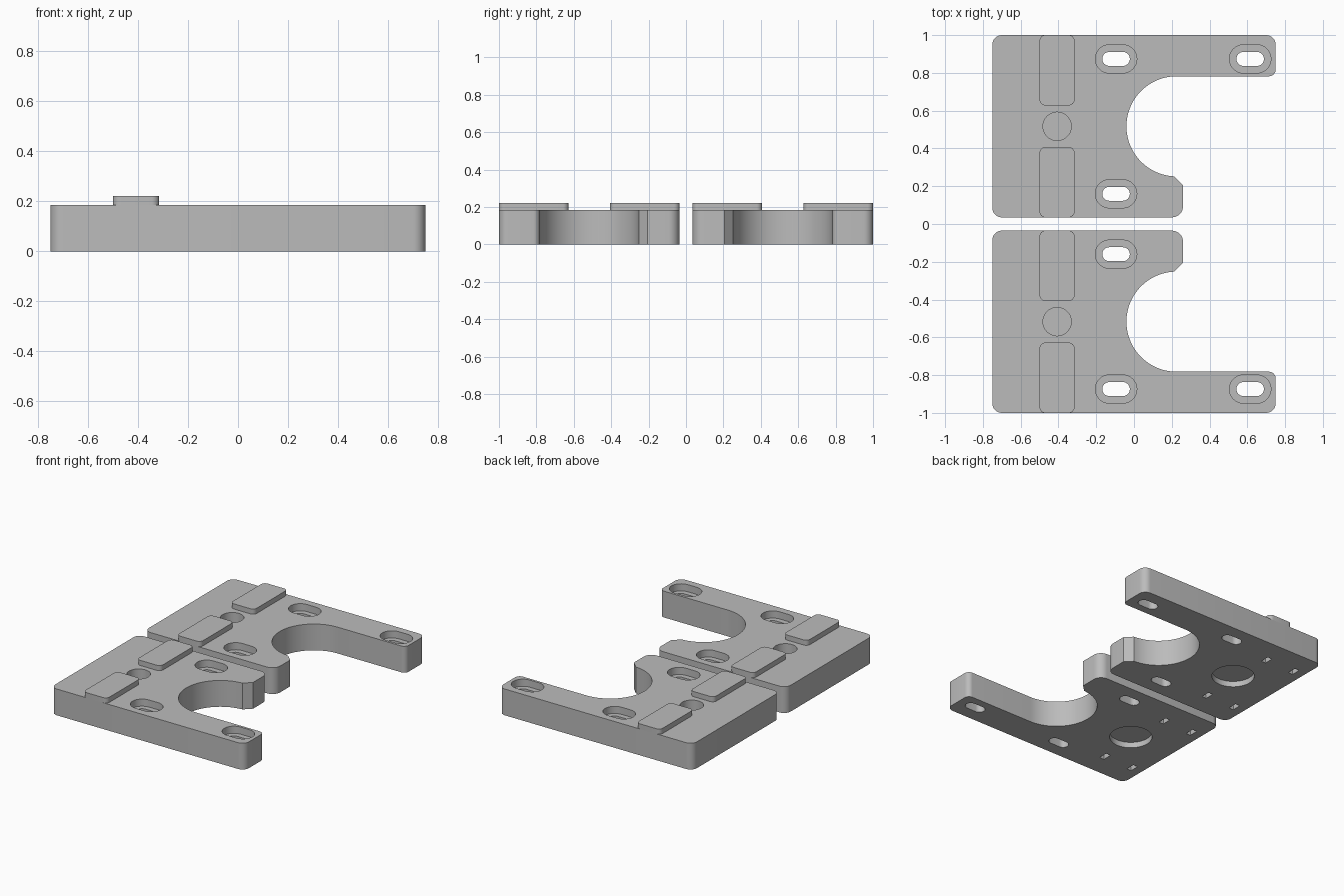
import bpy, bmesh
from math import sin, cos, pi, radians
from mathutils import Vector

cube = bpy.data.objects.get("Cube")
if cube:
    bpy.data.objects.remove(cube, do_unlink=True)

grey = bpy.data.materials.new("plain grey")
grey.use_nodes = True
grey.diffuse_color = (0.5, 0.5, 0.5, 1)
grey.node_tree.nodes["Principled BSDF"].inputs["Base Color"].default_value = (0.5, 0.5, 0.5, 1)

TOP = 0.184        # plate thickness
MID = 0.517        # centre line of one plate in y
HOLE_X = -0.407    # centre line of the pads and round recesses


def arc(cx, cy, r, start, end, steps):
    """Points on a circular arc, angles in degrees."""
    angles = [radians(start + (end - start) * i / steps) for i in range(steps + 1)]
    return [(cx + r * cos(a), cy + r * sin(a)) for a in angles]


def rounded_box(x0, x1, y0, y1, r):
    return (arc(x1 - r, y1 - r, r, 0, 90, 8) + arc(x0 + r, y1 - r, r, 90, 180, 8)
            + arc(x0 + r, y0 + r, r, 180, 270, 8) + arc(x1 - r, y0 + r, r, 270, 360, 8))


def slot(cx, cy, half, r):
    return arc(cx + half, cy, r, -90, 90, 16) + arc(cx - half, cy, r, 90, 270, 16)


def prism(name, outline, z0, z1):
    """Extrude a counter-clockwise outline between two heights."""
    bm = bmesh.new()
    base = bm.faces.new([bm.verts.new((x, y, z0)) for x, y in outline])
    new = bmesh.ops.extrude_face_region(bm, geom=[base])["geom"]
    moved = [v for v in new if isinstance(v, bmesh.types.BMVert)]
    bmesh.ops.translate(bm, vec=Vector((0, 0, z1 - z0)), verts=moved)
    bmesh.ops.remove_doubles(bm, verts=bm.verts, dist=0.0001)
    bmesh.ops.recalc_face_normals(bm, faces=bm.faces)
    mesh = bpy.data.meshes.new(name)
    bm.to_mesh(mesh)
    bm.free()
    mesh.materials.append(grey)
    obj = bpy.data.objects.new(name, mesh)
    bpy.context.collection.objects.link(obj)
    return obj


def select(obj):
    bpy.ops.object.select_all(action='DESELECT')
    obj.select_set(True)
    bpy.context.view_layer.objects.active = obj


def cut(obj, outline, z0, z1):
    cutter = prism("cutter", outline, z0, z1)
    cutter.hide_render = True
    mod = obj.modifiers.new("cut", 'BOOLEAN')
    mod.operation, mod.solver, mod.object = 'DIFFERENCE', 'EXACT', cutter
    select(obj)
    bpy.ops.object.modifier_apply(modifier=mod.name)
    bpy.data.objects.remove(cutter, do_unlink=True)


def finish(obj):
    """Smooth the curved walls and mirror the part to the other plate."""
    select(obj)
    bpy.ops.object.shade_smooth_by_angle(angle=radians(30))
    twin = obj.modifiers.new("twin", 'MIRROR')
    twin.use_axis = (False, True, False)
    twin.use_mirror_merge = False


# Plate outline: long arm, round mouth, chamfered short arm
outline = (arc(0.70, 0.95, 0.05, 0, 90, 8)
           + arc(-0.70, 0.95, 0.05, 90, 180, 8)
           + arc(-0.70, 0.085, 0.05, 180, 270, 8)
           + arc(0.20, 0.095, 0.06, 270, 360, 8)
           + [(0.26, 0.205)]
           + arc(0.225, MID, 0.265, 267, 90, 48)
           + arc(0.715, 0.817, 0.035, 270, 360, 8))
plate = prism("plate", outline, 0, TOP)

# Counterbored screw slots
for x, y in [(-0.095, 0.874), (0.615, 0.874), (-0.095, 0.16)]:
    cut(plate, slot(x, y, 0.035, 0.075), TOP - 0.05, TOP + 0.1)
    cut(plate, slot(x, y, 0.036, 0.037), -0.1, TOP + 0.1)

# Round recesses above and below
cut(plate, arc(HOLE_X, MID, 0.075, 0, 360, 40), TOP - 0.09, TOP + 0.1)
cut(plate, arc(HOLE_X, MID, 0.138, 0, 360, 48), -0.1, 0.04)

# Small rectangular pockets in the underside
for x in (-0.44, -0.67):
    for y in (MID - 0.3, MID + 0.3):
        w, h = 0.018, 0.033
        cut(plate, [(x - w, y - h), (x + w, y - h), (x + w, y + h), (x - w, y + h)], -0.1, 0.06)
finish(plate)

# Raised pads
for name, y0, y1 in [("inner_pad", 0.035, 0.407), ("outer_pad", 0.628, 1.0)]:
    finish(prism(name, rounded_box(-0.5, -0.315, y0, y1, 0.03), TOP, 0.22))
